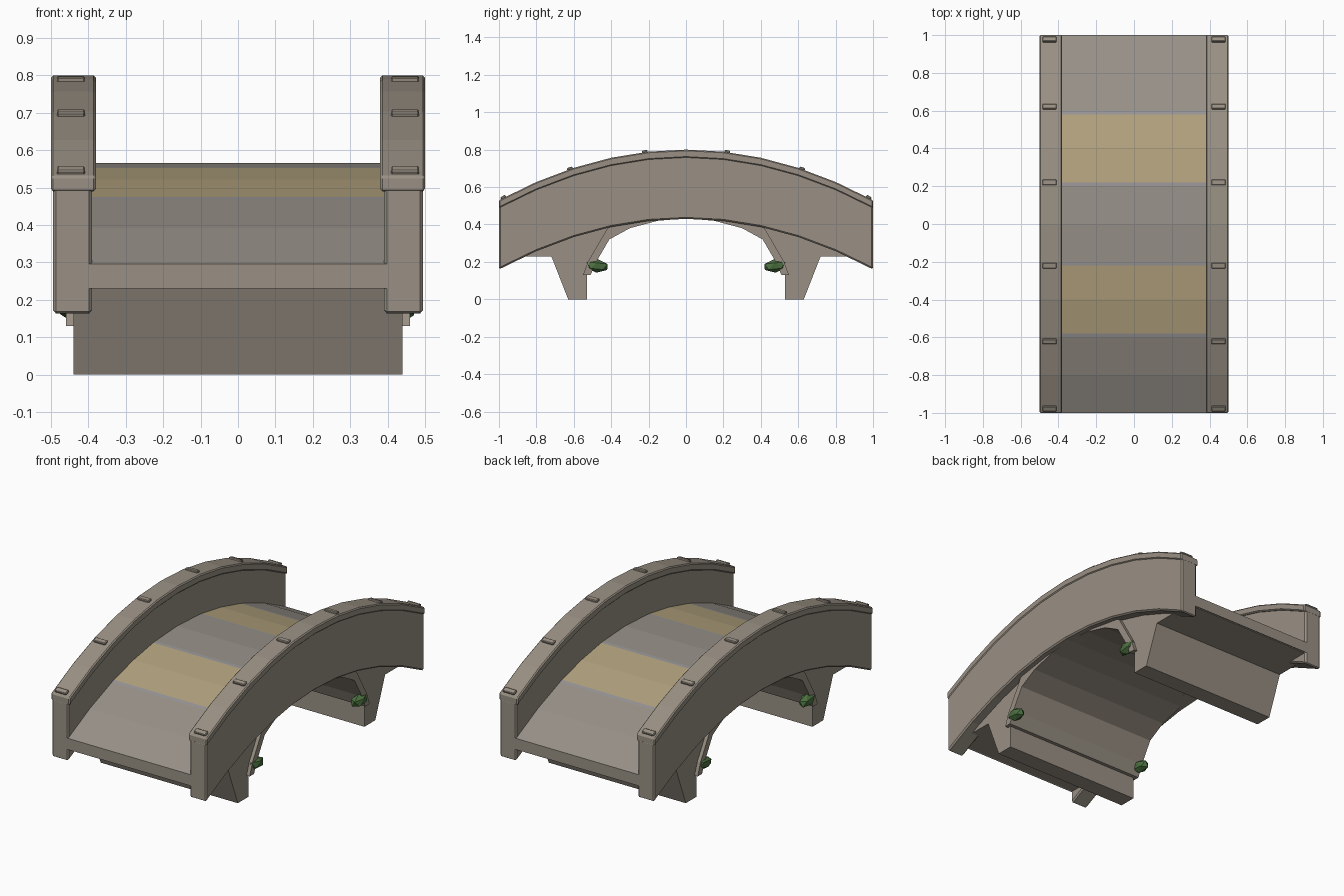
import bpy, bmesh, math
from mathutils import Matrix

cube = bpy.data.objects.get("Cube")
if cube:
    bpy.data.objects.remove(cube, do_unlink=True)


def material(name, rgb):
    mat = bpy.data.materials.new(name)
    mat.use_nodes = True
    mat.diffuse_color = (*rgb, 1)
    mat.node_tree.nodes["Principled BSDF"].inputs["Base Color"].default_value = (*rgb, 1)
    return mat


stone = material("warm grey stone", (0.32, 0.28, 0.23))
paving = material("grey paving", (0.31, 0.28, 0.245))
sand = material("sand paving", (0.45, 0.36, 0.21))
joint = material("joint grey", (0.31, 0.30, 0.30))
moss = material("moss green", (0.07, 0.16, 0.05))

CURVE = 0.27  # drop of every arc from the crown to the ends


def arc(crown, ys):
    return [(y, crown - CURVE * y * y) for y in ys]


def finish(name, bm, mats, bevel=0.0):
    bmesh.ops.recalc_face_normals(bm, faces=bm.faces)
    mesh = bpy.data.meshes.new(name)
    bm.to_mesh(mesh)
    bm.free()
    for mat in mats:
        mesh.materials.append(mat)
    obj = bpy.data.objects.new(name, mesh)
    bpy.context.collection.objects.link(obj)
    if bevel:
        mod = obj.modifiers.new("worn edges", "BEVEL")
        mod.width = bevel
        mod.segments = 1
        mod.limit_method = "ANGLE"
        mod.angle_limit = math.radians(40)
    return obj


def extrude_profile(profile, x0, x1):
    """Side profile in y and z, swept from x0 to x1."""
    bm = bmesh.new()
    face = bm.faces.new([bm.verts.new((x0, y, z)) for y, z in profile])
    swept = bmesh.ops.extrude_face_region(bm, geom=[face])["geom"]
    bmesh.ops.translate(bm, vec=(x1 - x0, 0, 0),
                        verts=[v for v in swept if isinstance(v, bmesh.types.BMVert)])
    return bm


def mirrored(half):
    """Profile half ending on the centre line, completed on the other side."""
    return half + [(-y, z) for y, z in reversed(half) if y != 0]


steps = [i / 5 for i in range(-5, 6)]


def band(top, bottom):
    return arc(top, steps) + arc(bottom, steps[::-1])


# Parapet walls, coping and coping joints on both sides
for side, label in ((1, "left"), (-1, "right")):
    finish(label + "_parapet", extrude_profile(band(0.77, 0.43), side * 0.39, side * 0.495),
           [stone], 0.008)
    finish(label + "_coping", extrude_profile(band(0.80, 0.757), side * 0.38, side * 0.5),
           [stone], 0.006)
    bm = bmesh.new()
    for y in (-0.975, -0.62, -0.22, 0.22, 0.62, 0.975):
        place = (Matrix.Translation((side * 0.447, y, 0.799 - CURVE * y * y))
                 @ Matrix.Rotation(math.atan(-2 * CURVE * y), 4, "X")
                 @ Matrix.Diagonal((0.075, 0.03, 0.022, 1)))
        bmesh.ops.create_cube(bm, size=1, matrix=place)
    finish(label + "_coping_ridges", bm, [stone], 0.004)

# Walkway: grey and sand bands separated by thin joints
deck_ys = sorted(steps + [s * y for s in (-1, 1) for y in (0.22, 0.58)])
lower = [(1, 0.23), (0.8, 0.33), (0.4, 0.46), (0, 0.5)]
under = lower + [(-y, z) for y, z in lower[-2::-1]]
bm = extrude_profile(arc(0.565, deck_ys) + under, -0.4, 0.4)
bmesh.ops.recalc_face_normals(bm, faces=bm.faces)
for face in bm.faces:
    y = abs(face.calc_center_median().y)
    if face.normal.z > 0.5:
        if 0.2 < y < 0.22 or 0.58 < y < 0.6:
            face.material_index = 2
        elif 0.22 < y < 0.58:
            face.material_index = 1
    elif abs(face.normal.y) > 0.9:
        face.material_index = 3
finish("walkway", bm, [paving, sand, joint, stone])

# Solid support with both piers and the arched opening
opening = [(-0.53, 0), (-0.53, 0.18), (-0.43, 0.34), (-0.3, 0.40), (-0.15, 0.435), (0, 0.445)]
outline = [(-0.99, 0.23), (-0.72, 0.23), (-0.63, 0)] + opening
profile = mirrored(outline) + arc(0.54, [0.99, 0.8, 0.6, 0.4, 0.2, 0,
                                         -0.2, -0.4, -0.6, -0.8, -0.99])
finish("support_and_piers", extrude_profile(profile, -0.44, 0.44), [stone])

# Arch ring lining the opening, slightly wider than the support
inner = [(-0.51, 0.13), (-0.48, 0.2), (-0.41, 0.32), (-0.3, 0.38), (-0.15, 0.42), (0, 0.432)]
outer = [(-0.55, 0.13), (-0.525, 0.2), (-0.42, 0.38), (-0.3, 0.43), (-0.15, 0.465), (0, 0.475)]
ring = mirrored(inner) + mirrored(outer)[::-1]
finish("arch_ring", extrude_profile(ring, -0.46, 0.46), [stone])

# Moss clumps on the four lower corners of the ring
for side, label in ((1, "left"), (-1, "right")):
    for end, where in ((1, "back"), (-1, "front")):
        bm = bmesh.new()
        place = (Matrix.Translation((side * 0.445, end * 0.475, 0.178))
                 @ Matrix.Rotation(end * 0.1, 4, "X")
                 @ Matrix.Diagonal((0.035, 0.065, 0.036, 1)))
        bmesh.ops.create_icosphere(bm, subdivisions=1, radius=1, matrix=place)
        finish(where + "_" + label + "_moss", bm, [moss])
